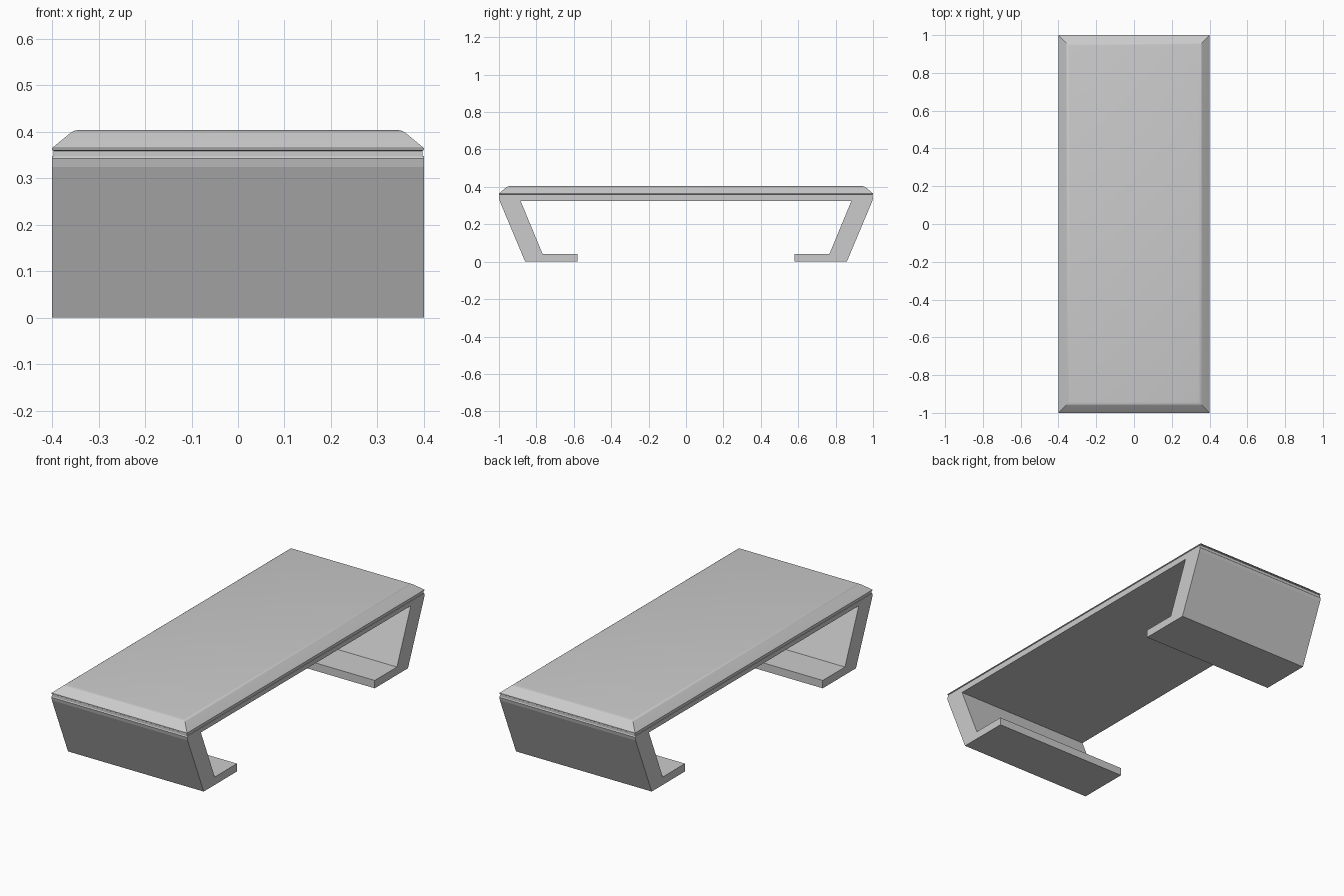
import bpy, bmesh

if "Cube" in bpy.data.objects:
    bpy.data.objects.remove(bpy.data.objects["Cube"])

HX, HY = 0.40, 1.0


def finish(name, bm, angle=None):
    bmesh.ops.recalc_face_normals(bm, faces=bm.faces)
    mesh = bpy.data.meshes.new(name)
    bm.to_mesh(mesh)
    bm.free()
    obj = bpy.data.objects.new(name, mesh)
    bpy.context.collection.objects.link(obj)
    if angle:
        bpy.ops.object.select_all(action='DESELECT')
        obj.select_set(True)
        bpy.context.view_layer.objects.active = obj
        bpy.ops.object.shade_smooth_by_angle(angle=angle)
    return obj


def stacked_slab(name, profile, angle=None):
    """Closed slab from (inset, z) rectangular rings, bottom to top."""
    bm = bmesh.new()
    rings = []
    for inset, z in profile:
        x, y = HX - inset, HY - inset
        rings.append([bm.verts.new((sx * x, sy * y, z))
                      for sx, sy in ((-1, -1), (1, -1), (1, 1), (-1, 1))])
    for a, b in zip(rings, rings[1:]):
        for i in range(4):
            j = (i + 1) % 4
            bm.faces.new((a[i], a[j], b[j], b[i]))
    bm.faces.new(rings[0][::-1])
    bm.faces.new(rings[-1])
    return finish(name, bm, angle)


def extruded_frame(name, half):
    """Mirror a half (y, z) outline and extrude it across the width."""
    outline = half + [(-y, z) for y, z in reversed(half)]
    bm = bmesh.new()
    face = bm.faces.new([bm.verts.new((-HX, y, z)) for y, z in outline])
    ext = bmesh.ops.extrude_face_region(bm, geom=[face])
    verts = [v for v in ext["geom"] if isinstance(v, bmesh.types.BMVert)]
    bmesh.ops.translate(bm, verts=verts, vec=(2 * HX, 0, 0))
    return finish(name, bm)


# Continuous underframe with slanted legs and inward feet
extruded_frame("leg_frame", [
    (-0.996, 0.348), (-1.0, 0.342), (-0.996, 0.324), (-0.86, 0.0),
    (-0.58, 0.0), (-0.58, 0.042), (-0.767, 0.042), (-0.884, 0.324)])

# Thin recessed seam between frame and top
stacked_slab("seam_strip", [(0.003, 0.345), (0.003, 0.362)])

# Table top with sloping, softened border
stacked_slab("table_top", [
    (0.003, 0.359), (0.0, 0.361), (0.0, 0.365), (0.04, 0.398),
    (0.047, 0.402), (0.058, 0.404)], angle=0.7)
